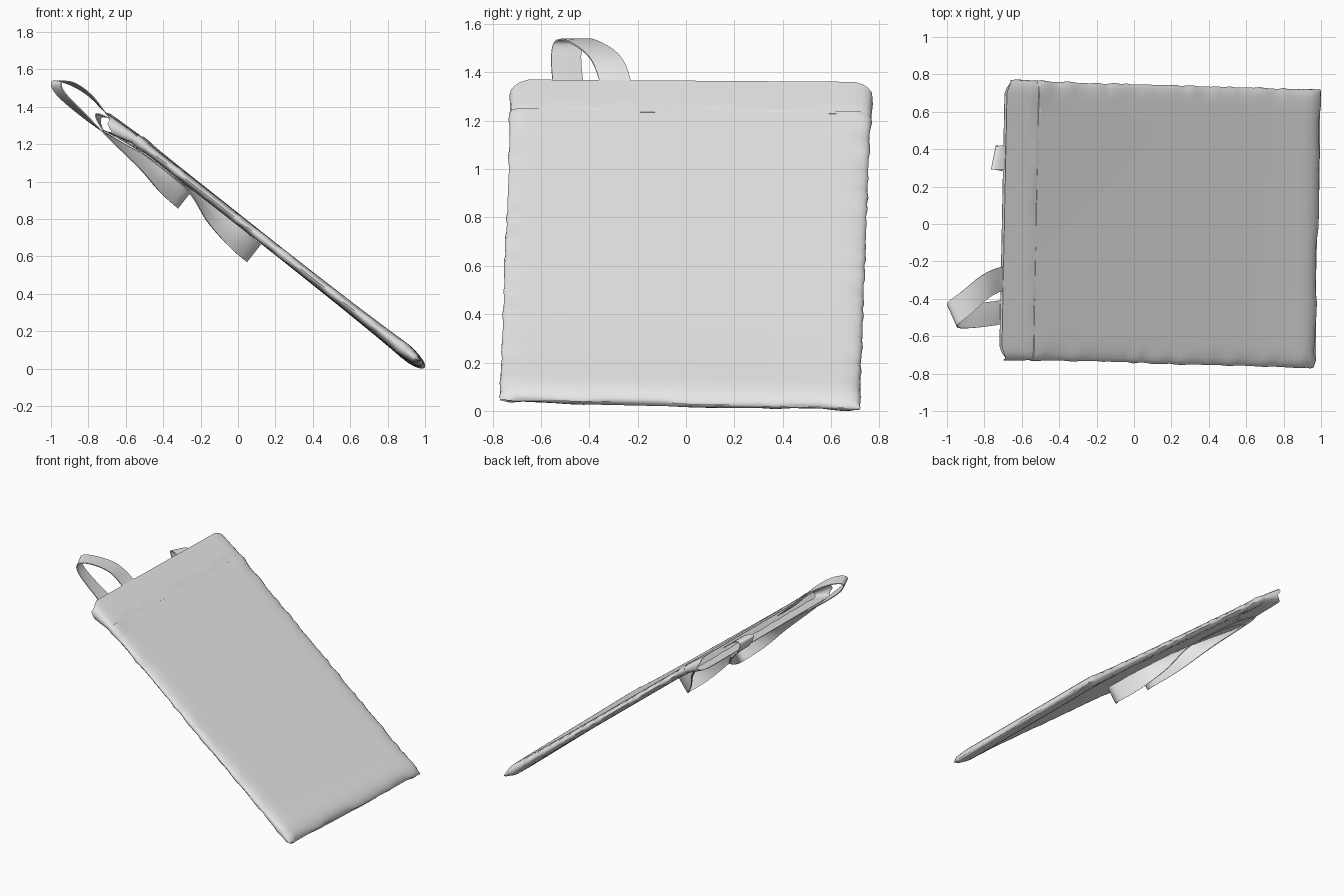
import bpy, bmesh, math, random
from mathutils import Vector

if "Cube" in bpy.data.objects:
    bpy.data.objects.remove(bpy.data.objects["Cube"])

random.seed(4)

# Tilted frame: U runs up the bag, V across it, N out of its upper face
O = Vector((0.975, -0.02, 0.025))
U = Vector((-1.68, 0.05, 1.325)).normalized()
V = Vector((0.02, 1.0, -0.023)).normalized()
N = V.cross(U).normalized()
HALF = 0.745

cloth = bpy.data.materials.new("light grey cloth")
cloth.diffuse_color = (0.8, 0.8, 0.8, 1)
cloth.use_nodes = True
cloth.node_tree.nodes["Principled BSDF"].inputs["Base Color"].default_value = cloth.diffuse_color
parts = []


def place(u, v, n):
    # the sheet is twisted very slightly, being more level at its top
    return O + U * u + V * v + N * n + Vector((0, 0, 0.0075 * u * v))


def make(name, rows, closed, caps=(), thickness=0):
    """Skin rows of points into a smooth cloth surface."""
    bm = bmesh.new()
    grid = [[bm.verts.new(p) for p in row] for row in rows]
    count = len(grid[0])
    for a, b in zip(grid, grid[1:]):
        for j in range(count if closed else count - 1):
            k = (j + 1) % count
            bm.faces.new((a[j], a[k], b[k], b[j]))
    for i in caps:
        bm.faces.new(grid[i])
    bmesh.ops.recalc_face_normals(bm, faces=bm.faces)
    me = bpy.data.meshes.new(name)
    bm.to_mesh(me)
    bm.free()
    me.materials.append(cloth)
    ob = bpy.data.objects.new(name, me)
    bpy.context.collection.objects.link(ob)
    bpy.ops.object.select_all(action='DESELECT')
    bpy.context.view_layer.objects.active = ob
    ob.select_set(True)
    if thickness:
        mod = ob.modifiers.new("cloth", 'SOLIDIFY')
        mod.thickness = thickness
        mod.offset = 0
        bpy.ops.object.modifier_apply(modifier=mod.name)
    bpy.ops.object.shade_smooth_by_angle(angle=math.radians(50))
    parts.append(ob)


SIDES = 56
ANGLES = [2 * math.pi * j / SIDES for j in range(SIDES)]

# Bag body: a flat pillow with rolled, wrinkled edges and puffed top corners
stations = [0, 0.008, 0.025, 0.05, 0.08, 0.12] + [0.12 + 1.81 * i / 44 for i in range(1, 45)]
hem = [random.uniform(-0.010, 0.008) for _ in range(SIDES // 2 + 1)]
rows = []
for u in stations:
    half_h = 0.026 + 0.018 * math.exp(-u / 0.25)
    if u < 0.12:
        half_h *= max(0.15, math.sqrt(1 - (1 - u / 0.12) ** 2))
    wobble = [random.uniform(-1, 1), random.uniform(-1, 1)]
    puff = max(0, (u - 1.78) / 0.15)
    row = []
    for j, a in enumerate(ANGLES):
        x = math.cos(a)
        w = wobble[x > 0] * max(0, (abs(x) - 0.9) / 0.1)
        n = half_h * math.sqrt(max(0, 1 - abs(x) ** 24)) * (1 + 0.3 * w)
        corner = puff * max(0, (abs(x) - 0.8) / 0.2)
        n *= 1 + 0.5 * corner
        column = j if j <= SIDES // 2 else SIDES - j
        du = hem[column] * max(0, 1 - u / 0.1)
        row.append(place(u + du, x * (HALF + 0.0035 * w + 0.006 * corner),
                         math.copysign(n, math.sin(a)) - 0.003))
    rows.append(row)
make("bag_body", rows, True, caps=(0, -1))

# Open mouth: a stiffer band whose lower lip hangs away from the upper one
rows = []
for t in (0, 0.06, 0.15, 0.35, 0.6, 0.85, 1):
    row = []
    for a in ANGLES:
        x = math.cos(a)
        s = math.sin(a)
        f = math.sqrt(max(0, 1 - abs(x) ** 40))
        top = 0.022 - 0.010 * t
        low = -0.028 - 0.042 * t
        mid = (top + low) / 2
        n = mid + math.copysign((top - low) / 2 * f, s)
        if t < 0.1:
            n -= random.uniform(-0.001, 0.006) * (1 if s > 0 else -1)
        length = 0.225 if s > 0 else 0.175
        length -= 0.045 * max(0, (abs(x) - 0.92) / 0.08)
        row.append(place(1.915 + length * t, x * (HALF + 0.005 * t), n))
    rows.append(row)
make("mouth_band", rows, True, thickness=0.004)


def spline(pts, steps=6):
    """Catmull-Rom through 6-value points (position and width direction)."""
    out = []
    p = [pts[0]] + pts + [pts[-1]]
    for i in range(1, len(p) - 2):
        for k in range(steps):
            t = k / steps
            out.append([0.5 * (2 * b + (c - a) * t + (2 * a - 5 * b + 4 * c - d) * t * t
                               + (3 * b - a - 3 * c + d) * t ** 3)
                        for a, b, c, d in zip(*p[i - 1:i + 3])])
    return out + [pts[-1]]


def strap(name, pts, width=0.13):
    rows = []
    for u, v, n, wu, wv, wn in spline(pts):
        w = Vector((wu, wv, wn)).normalized() * width / 2
        rows.append([place(u + w.x * k, v + w.y * k, n + w.z * k) for k in (-1, -0.33, 0.33, 1)])
    make(name, rows, False, thickness=0.006)


# Handle of the upper panel: loops past the mouth, then folds beneath the bag
strap("upper_handle", [
    (2.00, -0.31, -0.004, 0, 1, 0), (2.13, -0.315, 0.006, 0, 1, 0),
    (2.27, -0.36, 0.030, 0.2, 1, -0.1), (2.39, -0.45, 0.018, 0.35, 1, -0.25),
    (2.45, -0.51, -0.022, 0.4, 1, -0.3), (2.39, -0.525, -0.058, 0.2, 1, -0.3),
    (2.20, -0.51, -0.074, 0, 1, -0.15), (2.02, -0.48, -0.080, 0, 1, 0.15),
    (1.80, -0.40, -0.076, 0, 0.8, 0.6), (1.62, -0.31, -0.086, 0, 0.2, 1),
    (1.53, -0.22, -0.090, 0, 0, 1), (1.62, -0.08, -0.086, 0, -0.2, 1),
    (1.80, 0.14, -0.076, 0, -0.8, 0.6), (2.02, 0.30, -0.080, 0, -1, 0.15),
    (2.12, 0.33, -0.074, 0, -1, 0), (2.18, 0.33, -0.035, 0.25, -1, 0),
    (2.13, 0.33, -0.008, 0, -1, 0), (2.02, 0.33, -0.004, 0, -1, 0)])

# Handle of the lower panel: hangs further down the underside
strap("lower_handle", [
    (2.06, -0.38, -0.064, 0, 1, 0), (1.88, -0.38, -0.042, 0, 1, 0),
    (1.55, -0.34, -0.041, 0, 1, 0.1), (1.34, -0.27, -0.070, 0, 0.6, 0.8),
    (1.15, -0.20, -0.090, 0, 0.1, 1), (1.065, -0.11, -0.092, 0, 0, 1),
    (1.15, -0.01, -0.090, 0, -0.1, 1), (1.34, 0.10, -0.070, 0, -0.6, 0.8),
    (1.55, 0.22, -0.041, 0, -1, 0.1), (1.88, 0.35, -0.042, 0, -1, 0),
    (2.06, 0.38, -0.064, 0, -1, 0)], width=0.12)

# Stand on the ground and centre
pts = [v.co for ob in parts for v in ob.data.vertices]
lo = [min(p[i] for p in pts) for i in range(3)]
hi = [max(p[i] for p in pts) for i in range(3)]
shift = Vector((-(lo[0] + hi[0]) / 2, -(lo[1] + hi[1]) / 2, -lo[2]))
for ob in parts:
    for v in ob.data.vertices:
        v.co += shift
